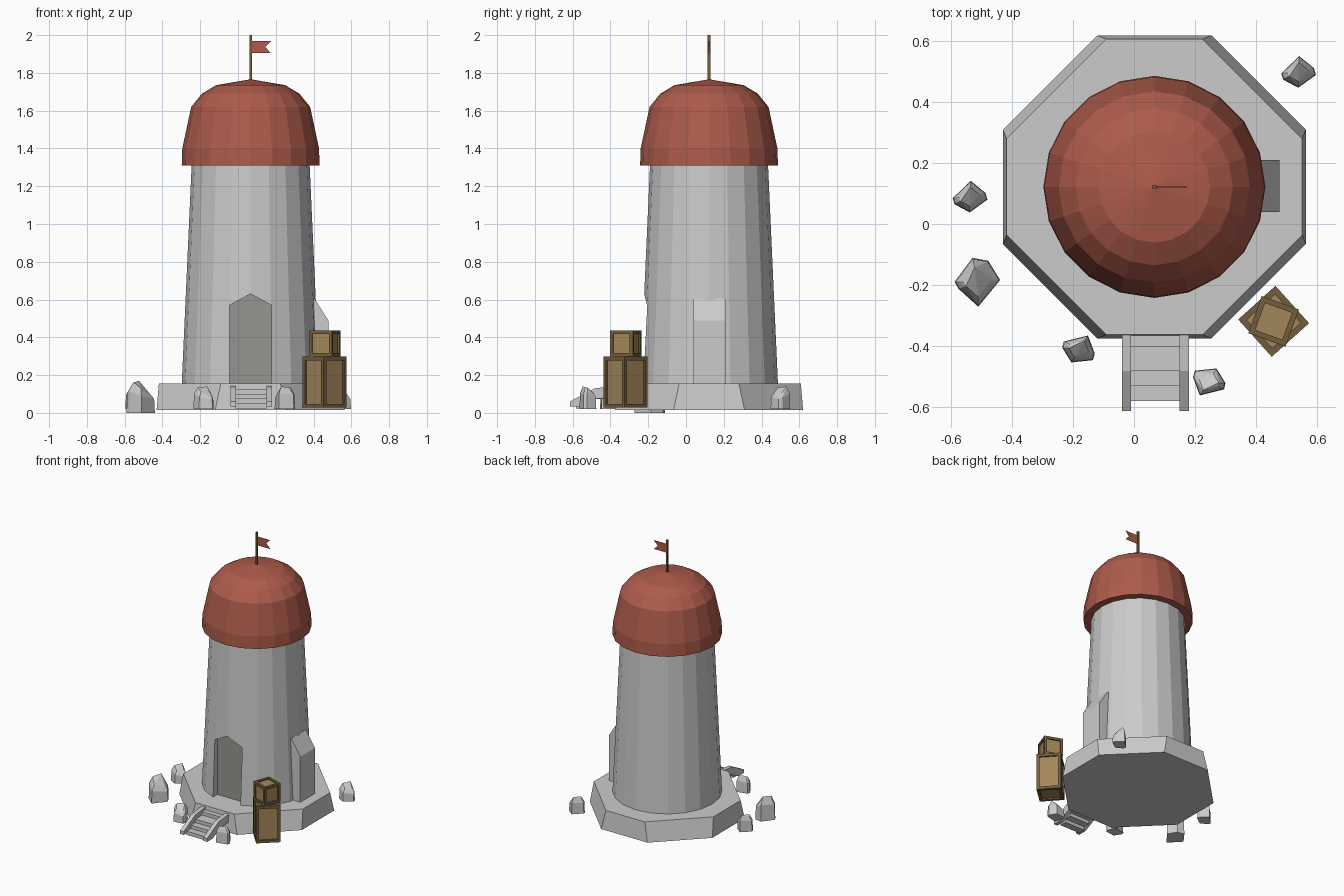
import bpy, bmesh
from math import sin, cos, pi, radians
from mathutils import Matrix, Vector

if "Cube" in bpy.data.objects:
    bpy.data.objects.remove(bpy.data.objects["Cube"])

CX, CY = 0.067, 0.122


def material(name, rgb):
    m = bpy.data.materials.new(name)
    m.diffuse_color = (*rgb, 1)
    m.use_nodes = True
    m.node_tree.nodes["Principled BSDF"].inputs["Base Color"].default_value = m.diffuse_color
    return m


RED = material("roof_red", (0.42, 0.105, 0.07))
WOOD = material("light_wood", (0.36, 0.24, 0.10))
DARK = material("dark_wood", (0.17, 0.11, 0.045))
DOOR = material("door_grey", (0.3, 0.3, 0.28))


def finish(name, bm, mat=None):
    bmesh.ops.recalc_face_normals(bm, faces=bm.faces)
    me = bpy.data.meshes.new(name)
    bm.to_mesh(me)
    bm.free()
    ob = bpy.data.objects.new(name, me)
    bpy.context.collection.objects.link(ob)
    if mat:
        me.materials.append(mat)
    return ob


def loft(name, rings, mat=None):
    """Join rings of equal point count and cap both ends."""
    bm = bmesh.new()
    vs = [[bm.verts.new(p) for p in r] for r in rings]
    n = len(vs[0])
    for a, b in zip(vs, vs[1:]):
        for i in range(n):
            j = (i + 1) % n
            bm.faces.new((a[i], a[j], b[j], b[i]))
    bm.faces.new(vs[0])
    bm.faces.new(vs[-1])
    return finish(name, bm, mat)


def circle(r, z, n=20):
    return [(CX + r * cos(2 * pi * i / n), CY + r * sin(2 * pi * i / n), z) for i in range(n)]


def octagon(a, h, z):
    pts = [(a, -h), (a, h), (h, a), (-h, a), (-a, h), (-a, -h), (-h, -a), (h, -a)]
    return [(CX + x, CY + y, z) for x, y in pts]


def prism_y(name, pts, y0, y1, mat=None):
    return loft(name, [[(x, y, z) for x, z in pts] for y in (y0, y1)], mat)


def prism_x(name, pts, x0, x1, mat=None):
    return loft(name, [[(x, y, z) for y, z in pts] for x in (x0, x1)], mat)


def add_box(bm, lo, hi):
    lo, hi = Vector(lo), Vector(hi)
    m = Matrix.Translation((lo + hi) / 2) @ Matrix.Diagonal((*(hi - lo), 1))
    bmesh.ops.create_cube(bm, size=1, matrix=m)


# Plinth and tower
loft("plinth", [octagon(0.498, 0.188, 0.015), octagon(0.486, 0.158, 0.155)])
tower = loft("tower", [circle(0.365, 0.15), circle(0.312, 1.32)])

# Pointed door recess
arch = [(-0.045, 0.155), (0.178, 0.155), (0.178, 0.57), (0.067, 0.63), (-0.045, 0.57)]
cutter = prism_y("door_cutter", arch, -0.5, -0.17)
cutter.hide_render = True
mod = tower.modifiers.new("door", 'BOOLEAN')
mod.operation = 'DIFFERENCE'
mod.solver = 'EXACT'
mod.object = cutter
bpy.context.view_layer.objects.active = tower
bpy.ops.object.modifier_apply(modifier=mod.name)
bpy.data.objects.remove(cutter)
prism_y("door", arch, -0.175, -0.16, DOOR)

# Side buttress with sloped top
prism_y("buttress", [(0.3, 0.15), (0.478, 0.15), (0.478, 0.49), (0.405, 0.605), (0.3, 0.605)],
        0.04, 0.21)

# Domed roof, pole and flag
profile = [(0.30, 1.31), (0.365, 1.31), (0.362, 1.40), (0.315, 1.62), (0.258, 1.69), (0.183, 1.735),
           (0.001, 1.766)]
loft("roof", [circle(r, z) for r, z in profile], RED)
bm = bmesh.new()
add_box(bm, (CX - 0.007, CY - 0.007, 1.75), (CX + 0.007, CY + 0.007, 2.0))
finish("flag_pole", bm, DARK)
prism_y("flag", [(CX, 1.905), (0.175, 1.905), (0.143, 1.937), (0.175, 1.968), (CX, 1.968)],
        CY - 0.002, CY + 0.002, RED)

# Stairs
rail = [(-0.615, 0.035), (-0.615, 0.06), (-0.483, 0.13), (-0.365, 0.143), (-0.365, 0.085),
        (-0.47, 0.075), (-0.55, 0.035)]
for side, x in (("left", -0.04), ("right", 0.15)):
    prism_x("stair_rail_" + side, rail, x, x + 0.03)
for i, (y0, y1) in enumerate([(-0.582, -0.53), (-0.532, -0.48), (-0.482, -0.40), (-0.402, -0.36)]):
    bm = bmesh.new()
    z = 0.05 + 0.025 * i
    add_box(bm, (-0.012, y0, z - 0.027), (0.152, y1, z))
    finish(f"stair_tread_{i + 1}", bm)


def crate(name, side, z0, z1, angle, beam):
    place = Matrix.Translation((0.459, -0.32, z0)) @ Matrix.Rotation(radians(angle), 4, 'Z')
    h, H, d = side / 2, z1 - z0, beam * 0.5
    # Recessed panels, then the framing beams
    bm = bmesh.new()
    add_box(bm, (-h + d, -h + d, d), (h - d, h - d, H - d))
    finish(name + "_panels", bm, WOOD).data.transform(place)
    bm = bmesh.new()
    for s in (0, 1):
        a, b = (-h, -h + beam) if s == 0 else (h - beam, h)
        for t in (0, 1):
            c, e = (-h, -h + beam) if t == 0 else (h - beam, h)
            f, g = (0, beam) if t == 0 else (H - beam, H)
            add_box(bm, (a, c, 0), (b, e, H))
            add_box(bm, (a, -h + beam, f), (b, h - beam, g))
            add_box(bm, (-h + beam, a, f), (h - beam, b, g))
    finish(name + "_frame", bm, DARK).data.transform(place)


crate("large_crate", 0.165, 0.028, 0.298, 42, 0.02)
crate("small_crate", 0.13, 0.298, 0.435, -20, 0.018)

# Faceted rocks around the plinth
SMALL = [(-0.056, -0.005), (0.003, 0.052), (0.052, 0.012), (0.058, -0.01), (0, -0.052), (-0.05, -0.025)]
BIG = [(-0.075, 0), (-0.016, 0.079), (0.036, 0.069), (0.075, 0.006), (0.003, -0.082), (-0.062, -0.023)]
TOPS = [0.9, 1.0, 0.72, 0.62, 0.75, 0.95]


def rock(name, outline, x, y, z0, z1, angle):
    bm = bmesh.new()
    for (px, py), t in zip(outline, TOPS):
        bm.verts.new((px, py, z0))
        bm.verts.new((px * 0.95, py * 0.95, z0 + (z1 - z0) * t * 0.7))
        bm.verts.new((px * 0.6, py * 0.6, z0 + (z1 - z0) * t))
    bmesh.ops.convex_hull(bm, input=bm.verts)
    bmesh.ops.delete(bm, geom=[v for v in bm.verts if not v.link_faces], context='VERTS')
    ob = finish(name, bm)
    ob.data.transform(Matrix.Translation((x, y, 0)) @ Matrix.Rotation(radians(angle), 4, 'Z'))


rock("rock_large", BIG, -0.515, -0.19, 0, 0.17, 0)
for i, (x, y, a) in enumerate([(0.54, 0.50, 0), (-0.54, 0.09, 0), (-0.18, -0.41, -30), (0.245, -0.52, 150)]):
    rock(f"rock_small_{i + 1}", SMALL, x, y, 0.02, 0.14, a)
